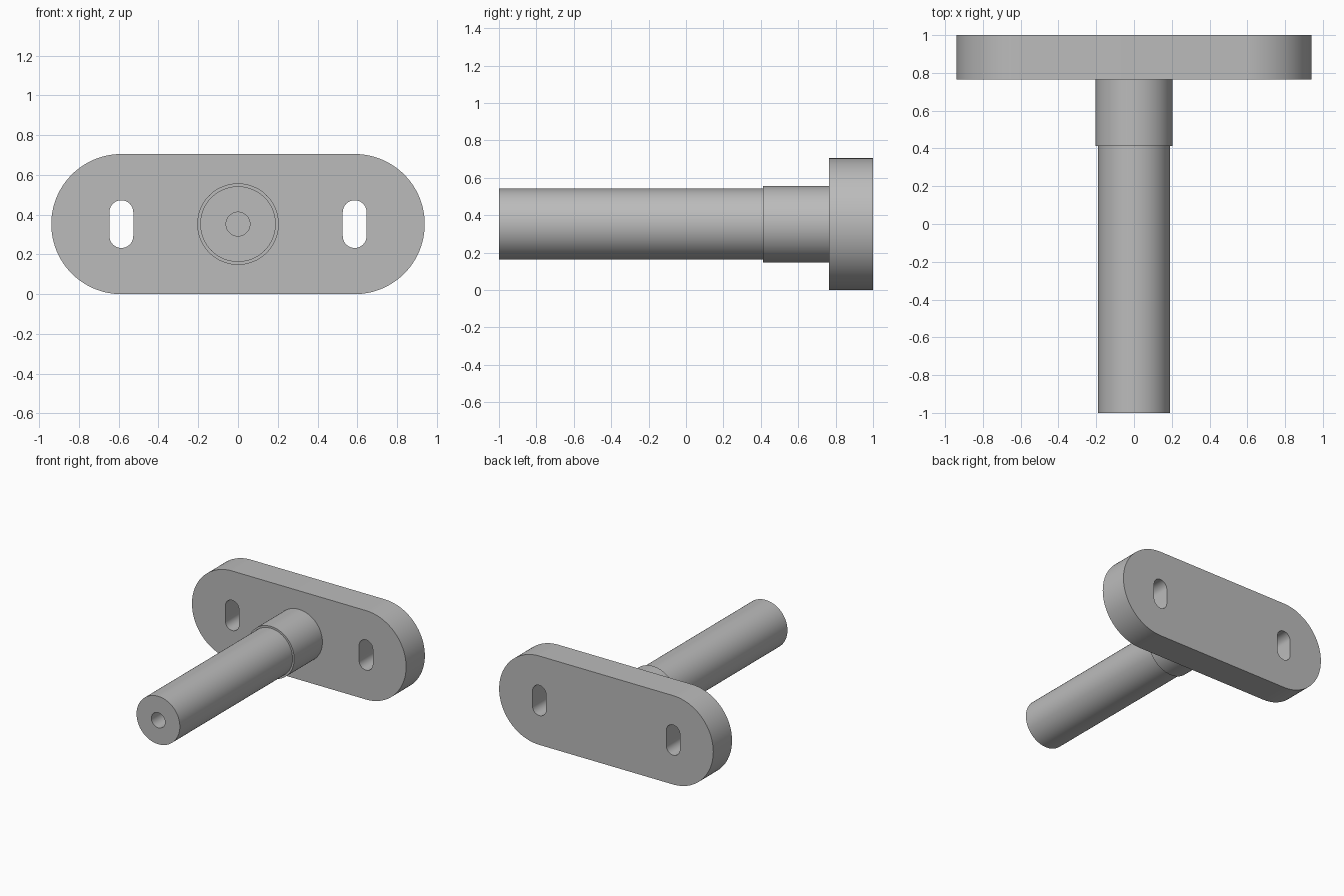
import bpy, bmesh
from math import pi, sin, cos, radians
from mathutils import Vector

cube = bpy.data.objects.get("Cube")
if cube:
    bpy.data.objects.remove(cube)

AXIS_Z = 0.3525
SEGMENTS = 96

grey = bpy.data.materials.new("plain_grey")
grey.use_nodes = True
colour = (0.5, 0.5, 0.5, 1)
grey.diffuse_color = colour
grey.node_tree.nodes["Principled BSDF"].inputs["Base Color"].default_value = colour


def finish(bm, name):
    """Turn a bmesh into a shaded object with the grey material."""
    bmesh.ops.recalc_face_normals(bm, faces=bm.faces)
    mesh = bpy.data.meshes.new(name)
    bm.to_mesh(mesh)
    bm.free()
    mesh.materials.append(grey)
    obj = bpy.data.objects.new(name, mesh)
    bpy.context.collection.objects.link(obj)
    bpy.ops.object.select_all(action='DESELECT')
    obj.select_set(True)
    bpy.context.view_layer.objects.active = obj
    bpy.ops.object.shade_smooth_by_angle(angle=radians(30))
    return obj


def lathe(name, profile):
    """Spin (radius, y) points about the shaft axis."""
    bm = bmesh.new()
    verts = [bm.verts.new((r, y, AXIS_Z)) for r, y in profile]
    edges = [bm.edges.new(pair) for pair in zip(verts, verts[1:])]
    bmesh.ops.spin(bm, geom=verts + edges, cent=(0, 0, AXIS_Z), axis=(0, 1, 0),
                   angle=2 * pi, steps=SEGMENTS, use_merge=True)
    bmesh.ops.remove_doubles(bm, verts=bm.verts, dist=0.0001)
    return finish(bm, name)


def slot_loop(bm, x, y, radius, half_x, half_z, steps):
    """Closed rounded-slot outline; half_x / half_z are the arc centre offsets."""
    start = -pi / 2 if half_x else 0
    verts = []
    for side in (1, -1):
        for i in range(steps + 1):
            a = start + pi * i / steps
            verts.append(bm.verts.new((x + side * (half_x + radius * cos(a)) if half_x
                                       else x + side * radius * cos(a), y,
                                       AXIS_Z + side * (half_z + radius * sin(a)))))
    return [bm.edges.new(pair) for pair in zip(verts, verts[1:] + verts[:1])]


# Rounded plate with two upright slots
bm = bmesh.new()
edges = slot_loop(bm, 0, 0.765, AXIS_Z, 0.587, 0, 48)
for x in (-0.587, 0.587):
    edges += slot_loop(bm, x, 0.765, 0.06, 0, 0.06, 20)
bmesh.ops.triangle_fill(bm, edges=edges, use_beauty=True, normal=(0, -1, 0))
back = bmesh.ops.extrude_face_region(bm, geom=bm.faces[:], use_keep_orig=True)
bmesh.ops.translate(bm, vec=Vector((0, 0.235, 0)),
                    verts=[g for g in back["geom"] if isinstance(g, bmesh.types.BMVert)])
finish(bm, "mounting_plate")

# Shaft with a blind bore in its free end
lathe("shaft", [(0, -0.6), (0.06, -0.6), (0.06, -1), (0.19, -1), (0.19, 0.42)])

# Slightly wider collar against the plate
lathe("collar", [(0.185, 0.412), (0.205, 0.412), (0.205, 0.77)])
